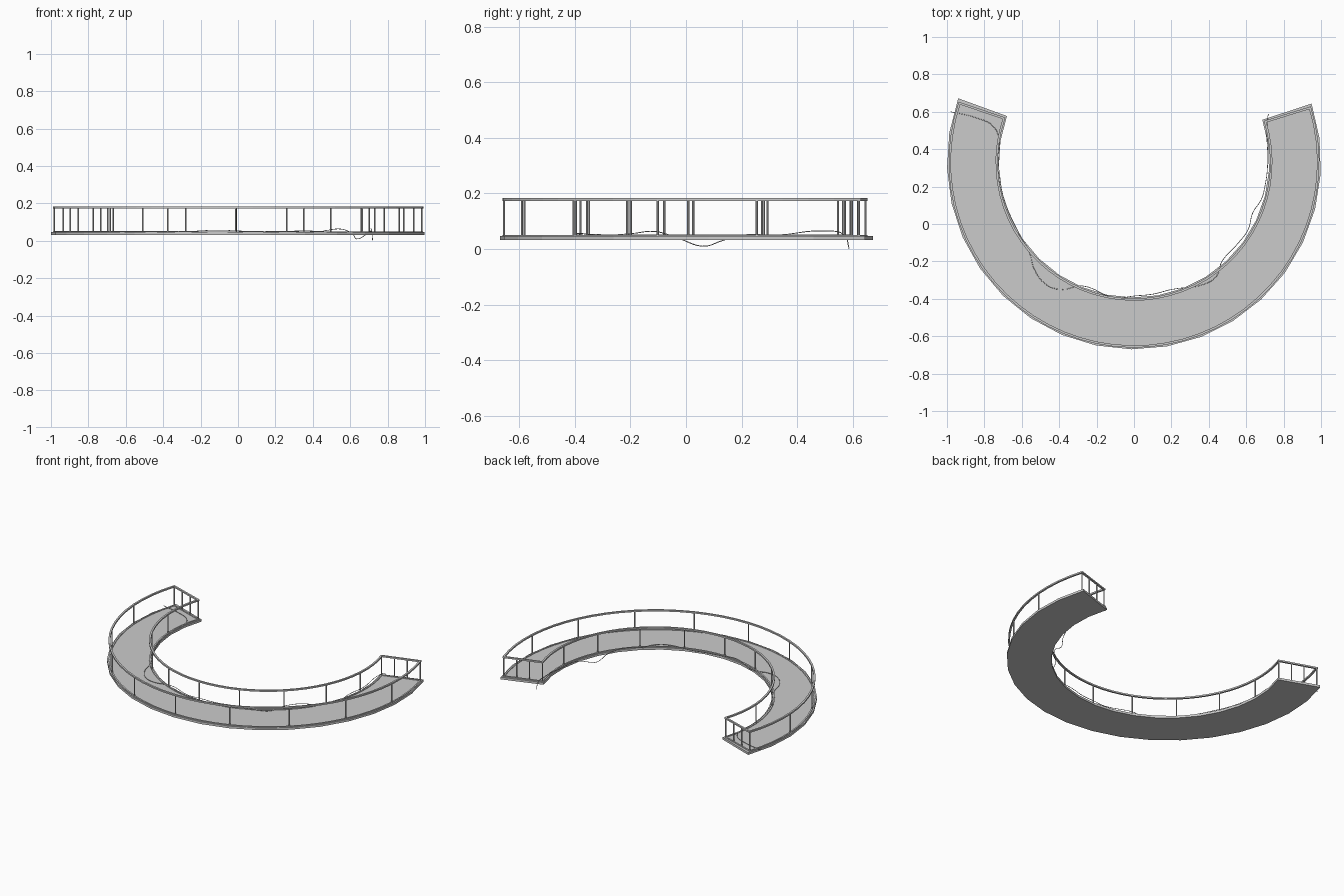
import bpy, bmesh
from math import sin, cos, radians
from mathutils import Vector

if "Cube" in bpy.data.objects:
    bpy.data.objects.remove(bpy.data.objects["Cube"])

CY = 0.33                      # centre of the arc
DECK_A, DECK_B = 160.0, 378.3  # deck end angles
RAIL_A, RAIL_B = 161.3, 377.2  # railing end angles
R_OUT, R_IN = 0.985, 0.734     # railing radii


def polar(r, deg):
    a = radians(deg)
    return Vector((r * cos(a), CY + r * sin(a)))


def arc(r, a, b, n):
    return [polar(r, a + (b - a) * i / n) for i in range(n + 1)]


def finish(bm, name):
    bmesh.ops.recalc_face_normals(bm, faces=bm.faces)
    me = bpy.data.meshes.new(name)
    bm.to_mesh(me)
    bm.free()
    ob = bpy.data.objects.new(name, me)
    bpy.context.collection.objects.link(ob)
    return ob


def loop_bar(name, path, width, z0, z1):
    """Rectangular bar swept around a closed flat path with mitred corners."""
    bm = bmesh.new()
    n = len(path)
    rings = []
    for i, p in enumerate(path):
        t0 = (p - path[i - 1]).normalized()
        t1 = (path[(i + 1) % n] - p).normalized()
        n0, n1 = Vector((-t0.y, t0.x)), Vector((-t1.y, t1.x))
        m = (n0 + n1).normalized()
        off = m * (width / 2 / max(m.dot(n0), 0.3))
        rings.append([bm.verts.new((*(p + off * s), z))
                      for s, z in ((-1, z0), (1, z0), (1, z1), (-1, z1))])
    for i in range(n):
        a, b = rings[i], rings[(i + 1) % n]
        for k in range(4):
            bm.faces.new((a[k], a[(k + 1) % 4], b[(k + 1) % 4], b[k]))
    return finish(bm, name)


# Curved deck
bm = bmesh.new()
N = 20
outer, inner = arc(1.0, DECK_A, DECK_B, N), arc(0.723, DECK_A, DECK_B, N)
rings = [[bm.verts.new((*p, z)) for p, z in
          ((o, 0.032), (o, 0.047), (i, 0.047), (i, 0.032))]
         for o, i in zip(outer, inner)]
for a, b in zip(rings, rings[1:]):
    for k in range(4):
        bm.faces.new((a[k], a[(k + 1) % 4], b[(k + 1) % 4], b[k]))
bm.faces.new(rings[0])
bm.faces.new(rings[-1])
finish(bm, "deck")

# Top and bottom rails, closed across both ends
path = arc(R_OUT, RAIL_A, RAIL_B, 40) + arc(R_IN, RAIL_A, RAIL_B, 40)[::-1]
loop_bar("top_rail", path, 0.012, 0.173, 0.183)
loop_bar("bottom_rail", path, 0.010, 0.045, 0.051)

# Posts along both arcs and across the ends
spots = []
for i in range(11):
    ang = RAIL_A + (RAIL_B - RAIL_A) * i / 10
    spots += [(R_OUT, ang), (R_IN, ang)]
for ang in (RAIL_A, RAIL_B):
    spots += [(R_IN + (R_OUT - R_IN) * f, ang) for f in (1 / 3, 2 / 3)]
bm = bmesh.new()
for r, ang in spots:
    p = polar(r, ang)
    q = bmesh.ops.create_cone(bm, cap_ends=True, segments=8, radius1=0.004,
                              radius2=0.004, depth=0.13)
    bmesh.ops.translate(bm, verts=q["verts"], vec=(*p, 0.11))
finish(bm, "railing_posts")

# Loose cable wandering along the inner edge
pts = [(-.98, .60, .05), (-.85, .57, .05), (-.75, .52, .05), (-.72, .44, .05),
       (-.725, .33, .05), (-.70, .15, .05), (-.62, -.04, .05),
       (-.56, -.15, .05), (-.53, -.25, .05), (-.46, -.33, .05),
       (-.38, -.35, .05), (-.28, -.33, .05), (-.1, -.395, .057),
       (0, -.385, .053), (.1, -.375, .05), (.2, -.35, .05), (.38, -.32, .053),
       (.44, -.28, .05), (.47, -.2, .055), (.55, -.11, .063),
       (.61, -.03, .04), (.635, .06, .01), (.68, .13, .03), (.70, .2, .05),
       (.715, .33, .05), (.71, .5, .065), (.715, .57, .05), (.72, .587, .001)]
cu = bpy.data.curves.new("cable", "CURVE")
cu.dimensions = "3D"
cu.bevel_depth = 0.0018
cu.bevel_resolution = 1
cu.resolution_u = 5
sp = cu.splines.new("BEZIER")
sp.bezier_points.add(len(pts) - 1)
for bp, co in zip(sp.bezier_points, pts):
    bp.co = co
    bp.handle_left_type = bp.handle_right_type = "AUTO"
bpy.context.collection.objects.link(bpy.data.objects.new("cable", cu))
